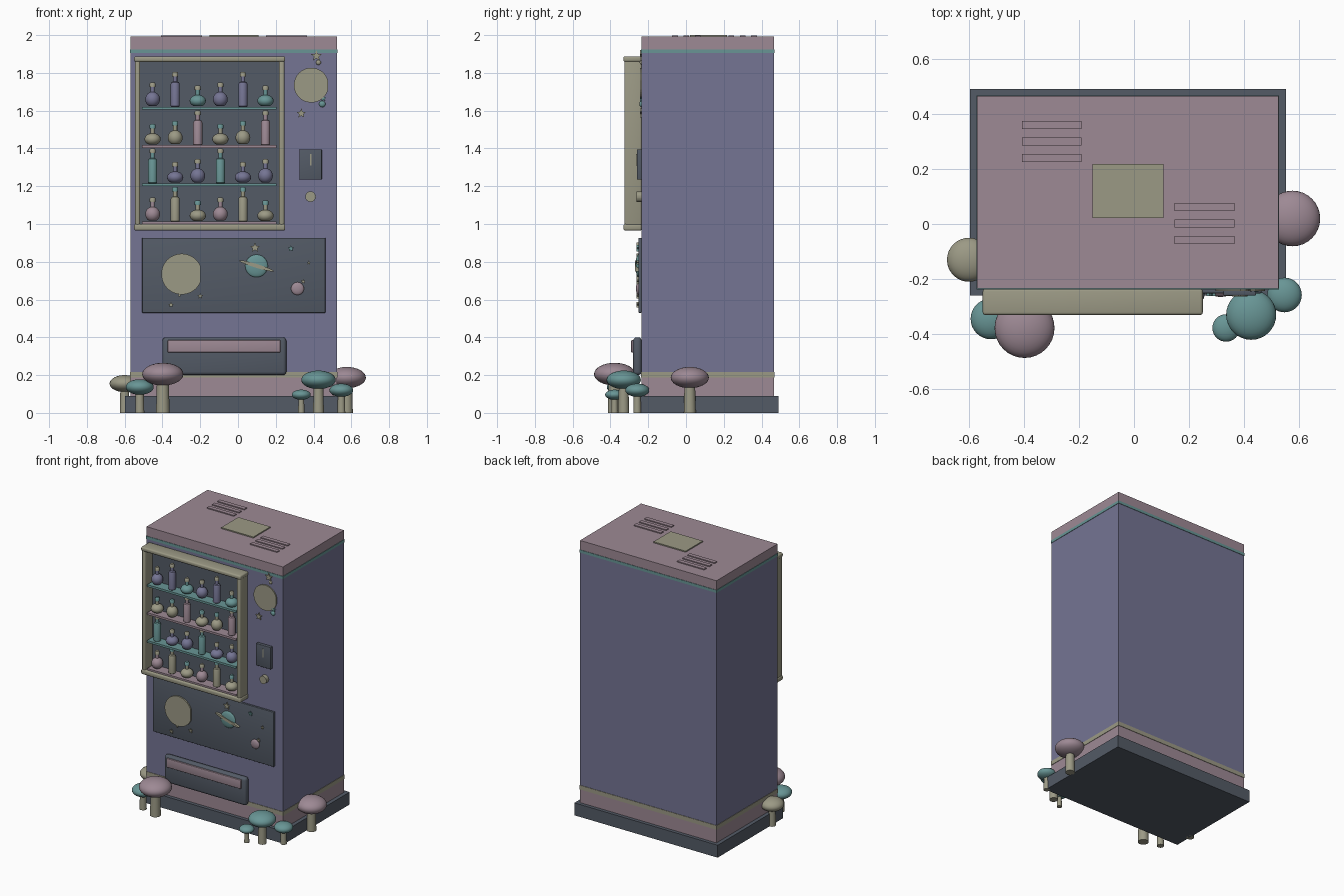
import bpy, bmesh, math
from mathutils import Matrix

cube = bpy.data.objects.get("Cube")
if cube:
    bpy.data.objects.remove(cube, do_unlink=True)


def material(name, r, g, b):
    col = [(c / 255) ** 2.2 for c in (r, g, b)] + [1]
    m = bpy.data.materials.new(name)
    m.use_nodes = True
    m.diffuse_color = col
    m.node_tree.nodes["Principled BSDF"].inputs["Base Color"].default_value = col
    return m


PURPLE = material("dusty purple", 116, 116, 146)
PINK = material("dusty pink", 156, 136, 147)
TEAL = material("muted teal", 104, 148, 148)
GOLD = material("pale gold", 154, 152, 132)
SLATE = material("dark slate", 84, 91, 102)

FRONT = -0.235
PANEL = -0.252


def finish(name, bm, mats, smooth=False):
    bmesh.ops.recalc_face_normals(bm, faces=bm.faces)
    me = bpy.data.meshes.new(name)
    bm.to_mesh(me)
    bm.free()
    ob = bpy.data.objects.new(name, me)
    bpy.context.collection.objects.link(ob)
    for m in mats:
        me.materials.append(m)
    if smooth:
        bpy.ops.object.select_all(action='DESELECT')
        ob.select_set(True)
        bpy.context.view_layer.objects.active = ob
        bpy.ops.object.shade_smooth_by_angle(angle=math.radians(40))
    return ob


def box(name, mat, x, y, z, bevel=0):
    bm = bmesh.new()
    bmesh.ops.create_cube(bm, size=1)
    for v in bm.verts:
        for i, (lo, hi) in enumerate((x, y, z)):
            v.co[i] = lo if v.co[i] < 0 else hi
    if bevel:
        bmesh.ops.bevel(bm, geom=bm.edges[:], offset=bevel, segments=3,
                        profile=0.5, affect='EDGES')
    return finish(name, bm, [mat], bool(bevel))


def prism(name, mat, points, x, z, back, front):
    """Flat outline in the front plane, extruded towards the viewer side."""
    bm = bmesh.new()
    face = bm.faces.new([bm.verts.new((x + px, back, z + pz)) for px, pz in points])
    new = bmesh.ops.extrude_face_region(bm, geom=[face])["geom"]
    for v in new:
        if isinstance(v, bmesh.types.BMVert):
            v.co.y = front
    return finish(name, bm, [mat])


def ring_points(radii, count):
    return [(radii[i % len(radii)] * math.sin(math.tau * i / count),
             radii[i % len(radii)] * math.cos(math.tau * i / count)) for i in range(count)]


def star(name, mat, x, z, r, back):
    prism(name, mat, ring_points((r, r * 0.45), 10), x, z, back, back - 0.009)


def moon(name, x, z, r, clip, back):
    pts = [(min(px, clip), pz) for px, pz in ring_points((r,), 48)]
    prism(name, GOLD, pts, x, z, back, back - 0.009)


def ball(name, mat, loc, scale):
    bm = bmesh.new()
    bmesh.ops.create_uvsphere(bm, u_segments=32, v_segments=16, radius=1)
    bmesh.ops.scale(bm, vec=scale, verts=bm.verts)
    bmesh.ops.translate(bm, vec=loc, verts=bm.verts)
    return finish(name, bm, [mat], True)


def lathe(name, mats, profile, loc, cap_height=9, sides=20):
    """Spin (radius, height) points around z; faces above cap_height use mats[1]."""
    bm = bmesh.new()
    rings = [[bm.verts.new((r * math.cos(math.tau * i / sides),
                            r * math.sin(math.tau * i / sides), h))
              for i in range(sides)] for r, h in profile]
    for a, b in zip(rings, rings[1:]):
        for i in range(sides):
            j = (i + 1) % sides
            bm.faces.new((a[i], a[j], b[j], b[i]))
    bm.faces.new(rings[0])
    bm.faces.new(rings[-1])
    for f in bm.faces:
        f.material_index = int(f.calc_center_median().z > cap_height)
    bmesh.ops.translate(bm, vec=loc, verts=bm.verts)
    return finish(name, bm, mats, True)


# Cabinet, stacked from the floor up
X, Y = (-0.57, 0.525), (FRONT, 0.465)
box("base", SLATE, (-0.597, 0.553), (-0.26, 0.49), (0, 0.09))
box("plinth", PINK, X, Y, (0.09, 0.187))
box("plinth_trim", GOLD, (X[0] - .003, X[1] + .003), (Y[0] - .003, Y[1] + .003), (0.187, 0.217))
box("body", PURPLE, X, Y, (0.217, 1.905))
box("roof_trim", TEAL, (X[0] - .003, X[1] + .003), (Y[0] - .003, Y[1] + .003), (1.905, 1.925))
box("roof", PINK, X, Y, (1.925, 1.992))

# Roof hatch and vents
box("roof_hatch", GOLD, (-0.15, 0.108), (0.022, 0.218), (1.99, 2.0))
for x, y in ((-0.408, 0.24), (0.148, -0.058)):
    for i in range(3):
        c = y + i * 0.06
        box("roof_vent", PINK, (x, x + 0.217), (c - .015, c + .015), (1.99, 1.999))

# Display window: back panel and rounded frame
box("window_back", SLATE, (-0.53, 0.23), (FRONT - .006, FRONT), (0.98, 1.875))
for x in ((-0.545, -0.518), (0.216, 0.245)):
    box("frame_side", GOLD, x, (-0.326, FRONT), (0.975, 1.88), 0.009)
for z in ((0.965, 1.0), (1.858, 1.888)):
    box("frame_rail", GOLD, (-0.55, 0.25), (-0.331, FRONT), z, 0.01)

# Bottle shapes: body profile followed by neck and stopper


def bottle_profile(kind):
    if kind == "tall":
        body = [(0.02, 0), (0.024, 0.004), (0.024, 0.12), (0.02, 0.13), (0.011, 0.134)]
    else:
        half = 0.04 if kind == "round" else 0.032
        wide = 0.039 if kind == "round" else 0.043
        body = [(wide * math.sin(a), half - half * math.cos(a))
                for a in (math.pi * k / 12 for k in range(2, 12))]
    top = body[-1][1]
    stopper = top + 0.026
    profile = body + [(0.011, top), (0.011, stopper), (0.016, stopper),
                      (0.016, stopper + 0.018), (0.011, stopper + 0.024)]
    return profile, stopper - 0.001


# Shelves with a repeating set of three bottles
ROWS = [(1.605, TEAL, [("round", PURPLE), ("tall", PURPLE), ("flat", TEAL)]),
        (1.402, PINK, [("flat", GOLD), ("round", GOLD), ("tall", PINK)]),
        (1.2, TEAL, [("tall", TEAL), ("flat", PURPLE), ("round", PURPLE)]),
        (0.997, PINK, [("round", PINK), ("tall", GOLD), ("flat", GOLD)])]
for z, shelf_mat, kinds in ROWS:
    box("shelf", shelf_mat, (-0.507, 0.205), (-0.318, FRONT), (z, z + 0.015))
    for i in range(6):
        kind, mat = kinds[i % 3]
        profile, cap = bottle_profile(kind)
        cap_mat = TEAL if mat == GOLD else GOLD
        lathe("bottle", [mat, cap_mat], profile, (-0.452 + i * 0.1195, -0.28, z + 0.015), cap)

# Controls
box("coin_panel", SLATE, (0.325, 0.444), (-0.26, FRONT), (1.235, 1.395), 0.004)
box("coin_slot", GOLD, (0.38, 0.388), (-0.264, -0.255), (1.31, 1.37))
prism("button", GOLD, ring_points((0.028,), 24), 0.384, 1.145, FRONT, -0.263)

# Upper sky decoration
moon("upper_moon", 0.388, 1.735, 0.092, 0.088, FRONT)
star("upper_star", GOLD, 0.415, 1.89, 0.03, FRONT)
star("lower_star", GOLD, 0.335, 1.585, 0.026, FRONT)
ball("upper_dot", GOLD, (0.426, FRONT, 1.855), (0.013, 0.01, 0.013))
ball("teal_dot", TEAL, (0.446, FRONT, 1.635), (0.017, 0.012, 0.017))
star("dot_star", TEAL, 0.452, 1.665, 0.018, FRONT)

# Lower picture panel with moon, planets and stars
box("picture_panel", SLATE, (-0.508, 0.463), (PANEL, FRONT), (0.53, 0.927), 0.004)
moon("large_moon", -0.298, 0.735, 0.108, 0.1, PANEL)
ball("ringed_planet", TEAL, (0.098, PANEL, 0.778), (0.06, 0.015, 0.06))
tilt = Matrix.Rotation(math.radians(-17), 2)
ring = [tuple(tilt @ Matrix.Diagonal((0.097, 0.01)) @ Matrix.Rotation(math.tau * i / 32, 2).col[0])
        for i in range(32)]
prism("planet_ring", GOLD, ring, 0.098, 0.778, PANEL, PANEL - 0.018)
ball("small_planet", PINK, (0.315, PANEL, 0.658), (0.034, 0.013, 0.034))
star("planet_star", GOLD, 0.345, 0.695, 0.014, PANEL)
for mat, x, z, r in ((GOLD, 0.09, 0.875, 0.027), (TEAL, 0.28, 0.87, 0.018), (GOLD, 0.375, 0.795, 0.012),
                     (GOLD, -0.355, 0.572, 0.016), (GOLD, -0.2, 0.618, 0.016), (GOLD, -0.31, 0.622, 0.01)):
    star("picture_star", mat, x, z, r, PANEL)

# Pick-up tray
box("tray", SLATE, (-0.4, 0.256), (-0.28, FRONT), (0.2, 0.4), 0.018)
box("tray_flap", PINK, (-0.372, 0.225), (-0.29, -0.27), (0.32, 0.385), 0.004)

# Mushrooms: cap colour, x, y, cap radius, cap height, half thickness, stem radius
for mat, x, y, r, z, h, s in ((PINK, -0.398, -0.378, 0.109, 0.205, 0.06, 0.036),
                              (TEAL, -0.52, -0.345, 0.074, 0.137, 0.041, 0.024),
                              (GOLD, -0.6, -0.13, 0.08, 0.155, 0.045, 0.026),
                              (TEAL, 0.426, -0.33, 0.091, 0.175, 0.049, 0.029),
                              (TEAL, 0.335, -0.378, 0.05, 0.096, 0.027, 0.017),
                              (TEAL, 0.547, -0.258, 0.063, 0.12, 0.035, 0.021),
                              (PINK, 0.576, 0.02, 0.101, 0.187, 0.056, 0.032)):
    ball("mushroom_cap", mat, (x, y, z), (r, r, h))
    lathe("mushroom_stem", [GOLD], [(s, 0), (s * 0.85, z)], (x, y, 0))
